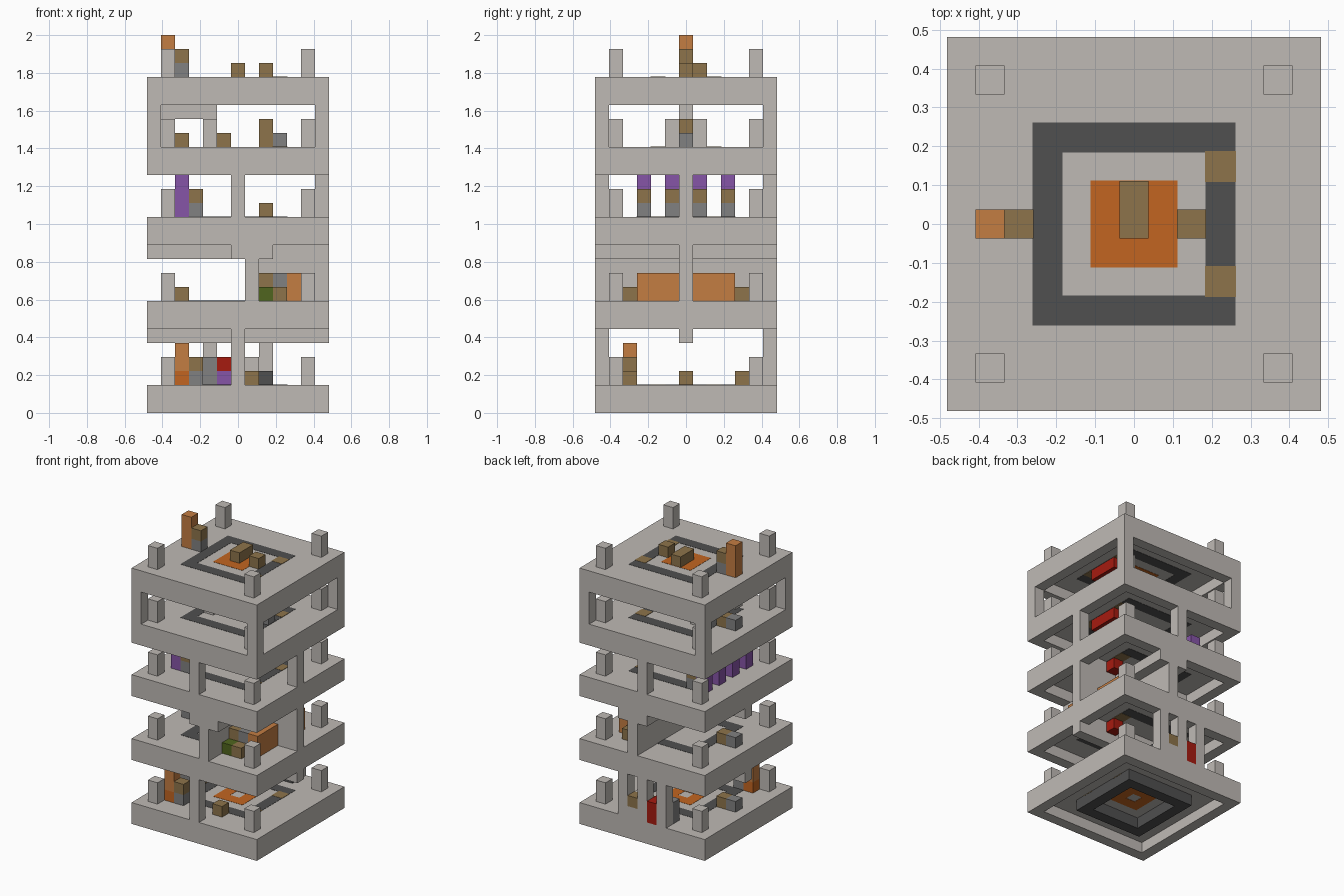
import bpy, bmesh
from mathutils import Vector

cube = bpy.data.objects.get("Cube")
if cube:
    bpy.data.objects.remove(cube)

U = 2 / 27          # one block
N = 13              # blocks along each side


def material(name, r, g, b):
    m = bpy.data.materials.new(name)
    m.use_nodes = True
    m.diffuse_color = (r, g, b, 1)
    m.node_tree.nodes["Principled BSDF"].inputs["Base Color"].default_value = (r, g, b, 1)
    return m


STONE = material("pale stone", 0.52, 0.49, 0.46)
GREY = material("mid grey", 0.22, 0.22, 0.22)
DARK = material("dark grey", 0.08, 0.08, 0.08)
TAN = material("wood brown", 0.27, 0.175, 0.07)
ORANGE = material("soft orange", 0.55, 0.205, 0.055)
RUST = material("deep orange", 0.54, 0.13, 0.015)
PURPLE = material("purple", 0.24, 0.09, 0.39)
RED = material("red", 0.38, 0.011, 0.005)
GREEN = material("olive green", 0.08, 0.13, 0.013)


def blocks(name, mat, *boxes, grow=0.0):
    """Boxes given as cell x, y, z and size in blocks."""
    bm = bmesh.new()
    for x, y, z, w, d, h in boxes:
        made = bmesh.ops.create_cube(bm, size=1)["verts"]
        size = Vector((w, d, h)) + Vector((grow, grow, grow)) * 2
        mid = Vector((x + w / 2 - N / 2, y + d / 2 - N / 2, z + h / 2))
        for v in made:
            v.co = Vector(a * s + c for a, s, c in zip(v.co, size, mid)) * U
    mesh = bpy.data.meshes.new(name)
    bm.to_mesh(mesh)
    bm.free()
    mesh.materials.append(mat)
    ob = bpy.data.objects.new(name, mesh)
    bpy.context.collection.objects.link(ob)
    return ob


def ring(lo, hi, z, h=1):
    """Square ring one block wide covering cells lo to hi."""
    n = hi - lo + 1
    return [(lo, lo, z, n, 1, h), (lo, hi, z, n, 1, h),
            (lo, lo + 1, z, 1, n - 2, h), (hi, lo + 1, z, 1, n - 2, h)]


# Storeys: slab with a rim below, inlaid ring, four corner posts
for i, top in enumerate((2, 8, 14, 19, 24)):
    tag = f"_{i + 1}"
    blocks("floor_slab" + tag, STONE, (1, 1, top - 1, N - 2, N - 2, 1))
    blocks("slab_rim" + tag, STONE, *ring(0, N - 1, top - 2, 2))
    depth = 2 if i == 0 else 1
    blocks("floor_ring" + tag, DARK, *ring(3, 9, top - depth, depth), grow=0.02)
    blocks("ring_insets" + tag, TAN, (9, 4, top - 1, 1, 1, 1), (9, 8, top - 1, 1, 1, 1), grow=0.04)
    blocks("corner_posts" + tag, STONE, *[(x, y, top, 1, 1, 2) for x in (1, 11) for y in (1, 11)])
    if i:
        blocks("ceiling_lamp" + tag, RED, (9, 5, top - 2, 1, 3, 1))

# Centre floor inlays
blocks("ground_inlay", RUST, *ring(5, 7, 1), grow=0.02)
blocks("roof_inlay", RUST, (5, 5, 23, 3, 3, 1), grow=0.02)

# Ground storey structure
blocks("ground_columns", STONE, (6, 0, 2, 1, 1, 4), (6, 12, 2, 1, 1, 4))
blocks("ground_beam", STONE, (0, 6, 5, 13, 1, 2))
blocks("back_jambs", STONE, (4, 12, 2, 1, 1, 4), (8, 12, 2, 1, 1, 4))
blocks("back_window_sill", STONE, (7, 12, 2, 1, 1, 1), (7, 11, 3, 1, 1, 1))
blocks("back_window_box", TAN, (7, 12, 3, 1, 1, 1))
blocks("back_door", RED, (5, 12, 2, 1, 1, 2))
blocks("back_step", PURPLE, (5, 11, 2, 1, 1, 1))
blocks("back_door_light", RED, (5, 11, 3, 1, 1, 1))
blocks("back_cabinet", GREY, (4, 11, 2, 1, 1, 2))
blocks("back_bin", DARK, (8, 11, 2, 1, 1, 1))

# Ground storey furniture
blocks("tall_chair_back", ORANGE, (2, 2, 3, 1, 1, 2))
blocks("tall_chair_base", RUST, (2, 2, 2, 1, 1, 1))
blocks("ground_desk_base", GREY, (3, 2, 2, 1, 1, 1))
blocks("ground_desk_top", TAN, (3, 2, 3, 1, 1, 1))
blocks("ground_stools", TAN, (7, 2, 2, 1, 1, 1), (7, 10, 2, 1, 1, 1))

# Western bench on three storeys
for z in (2, 8, 19):
    blocks(f"bench_base_{z}", GREY, (1, 6, z, 1, 1, 1))
    blocks(f"bench_seat_{z}", TAN, (2, 6, z, 1, 1, 1))

# Second storey partition walls and beams
blocks("long_wall", STONE, (7, 0, 8, 1, 13, 3))
blocks("wall_capital", STONE, (6, 0, 11, 3, 13, 1))
blocks("cross_wall", STONE, (8, 6, 8, 5, 1, 3))
blocks("cross_beam", STONE, (0, 6, 11, 13, 1, 2))

# Second storey furniture, the same either side of the cross wall
for side, y, inner, bed in (("front", 2, 3, 3), ("back", 10, 9, 7)):
    blocks(side + "_bed", ORANGE, (10, bed, 8, 1, 3, 2))
    blocks(side + "_plant", GREEN, (8, y, 8, 1, 1, 1))
    blocks(side + "_stool", TAN, (9, y, 8, 1, 1, 1))
    blocks(side + "_shelf", TAN, (8, inner, 8, 1, 1, 2))
    blocks(side + "_cabinet", GREY, (9, inner, 8, 1, 1, 2))

# Third storey columns and row of purple seats with desks
blocks("third_columns", STONE, (6, 0, 14, 1, 1, 3), (6, 12, 14, 1, 1, 3), (12, 6, 14, 1, 1, 3))
rows = (3, 5, 7, 9)
blocks("purple_seats", PURPLE, *[(2, y, 14, 1, 1, 3) for y in rows])
blocks("desk_bases", GREY, *[(3, y, 14, 1, 1, 1) for y in rows])
blocks("desk_tops", TAN, *[(3, y, 15, 1, 1, 1) for y in rows])
blocks("third_stool", TAN, (8, 6, 14, 1, 1, 1))

# Fourth storey corner columns, canopy and furniture
blocks("fourth_columns", STONE, *[(x, y, 19, 1, 1, 3) for x in (0, 12) for y in (0, 12)])
blocks("canopy_beam", STONE, (1, 6, 21, 4, 1, 1))
blocks("canopy_posts", STONE, (4, 5, 19, 1, 1, 2), (4, 7, 19, 1, 1, 2))
blocks("fourth_stool", TAN, (5, 6, 19, 1, 1, 1))
blocks("fourth_chair", TAN, (8, 6, 19, 1, 1, 2))
blocks("fourth_table", GREY, (9, 6, 19, 1, 1, 1))

# Roof furniture
blocks("roof_chair", ORANGE, (1, 6, 24, 1, 1, 3))
blocks("roof_desk_base", GREY, (2, 6, 24, 1, 1, 1))
blocks("roof_desk_top", TAN, (2, 6, 25, 1, 1, 1))
blocks("roof_bench", TAN, (6, 6, 24, 1, 2, 1))
blocks("roof_stool", TAN, (8, 6, 24, 1, 1, 1))
